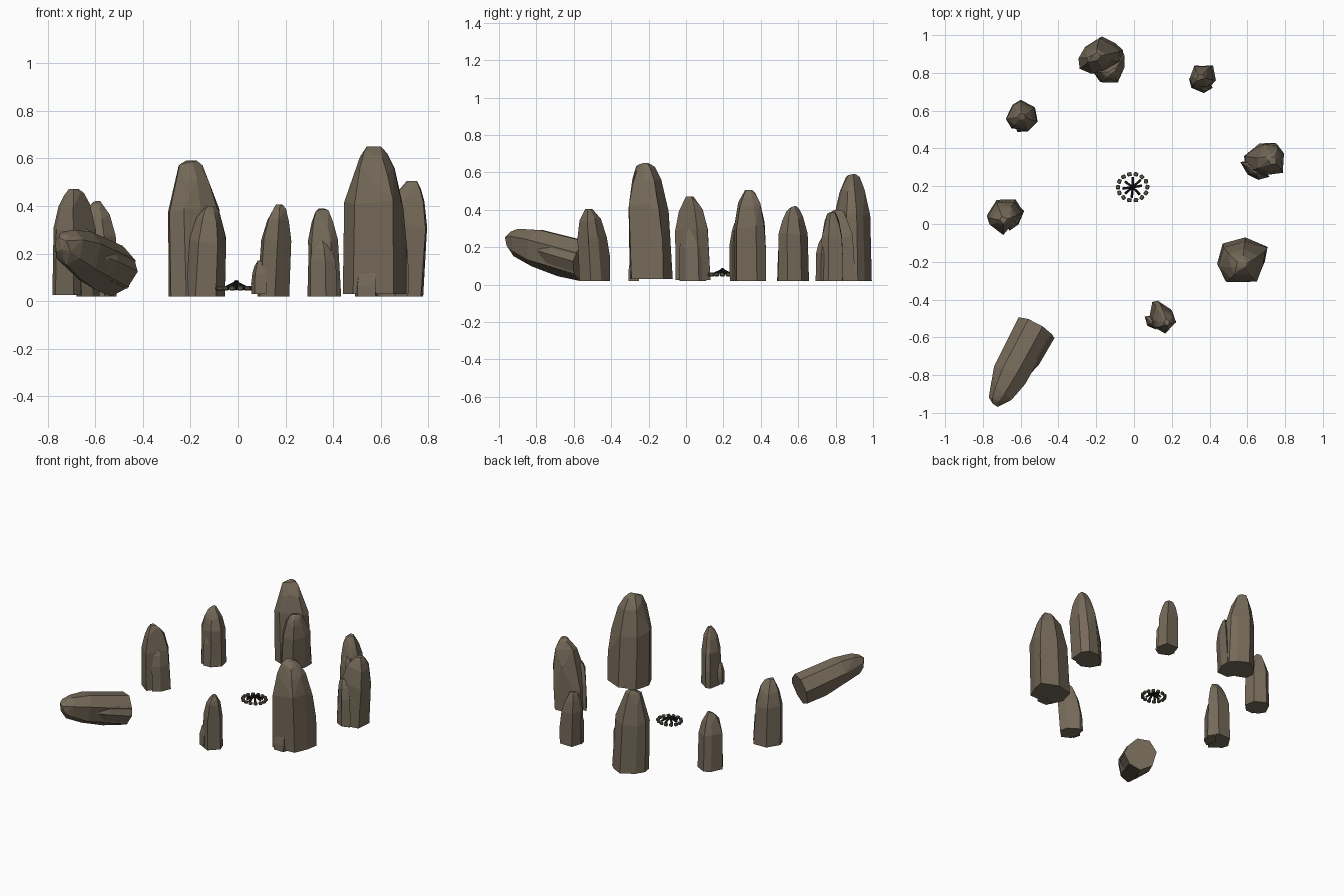
import bpy, bmesh, math, random
from mathutils import Vector, Matrix

if "Cube" in bpy.data.objects:
    bpy.data.objects.remove(bpy.data.objects["Cube"])

random.seed(4)

def material(name, rgb):
    m = bpy.data.materials.new(name)
    m.diffuse_color = (*rgb, 1)
    m.use_nodes = True
    m.node_tree.nodes["Principled BSDF"].inputs["Base Color"].default_value = m.diffuse_color
    return m

STONE = material("weathered stone", (0.180, 0.144, 0.101))
PIT = material("hearth stone", (0.150, 0.120, 0.088))
CHAR = material("charred wood", (0.012, 0.013, 0.012))

# height fraction, width fraction
PROFILE = [(0, .97), (.3, 1.0), (.62, .91), (.84, .66), (.95, .42), (1, .22)]

def finish(bm, name, mat):
    bmesh.ops.recalc_face_normals(bm, faces=bm.faces)
    me = bpy.data.meshes.new(name)
    bm.to_mesh(me)
    bm.free()
    me.materials.append(mat)
    ob = bpy.data.objects.new(name, me)
    bpy.context.collection.objects.link(ob)
    return ob

def add_hull(bm, pts):
    """Chiselled convex block wrapped around a cloud of points."""
    tmp = bmesh.new()
    for p in pts:
        tmp.verts.new(p)
    r = bmesh.ops.convex_hull(tmp, input=tmp.verts)
    junk = {g for g in r["geom_interior"] + r["geom_unused"] if isinstance(g, bmesh.types.BMVert)}
    bmesh.ops.delete(tmp, geom=list(junk), context='VERTS')
    bmesh.ops.dissolve_limit(tmp, angle_limit=math.radians(7), verts=tmp.verts, edges=tmp.edges)
    me = bpy.data.meshes.new("tmp")
    tmp.to_mesh(me)
    tmp.free()
    bm.from_mesh(me)
    bpy.data.meshes.remove(me)

def block(bm, outline, apex, z0, z1, frame=None):
    """Tapering stone: plan outline narrowed upwards towards the apex."""
    o = [Vector(p) for p in outline]
    c = (Vector((min(p.x for p in o), min(p.y for p in o)))
         + Vector((max(p.x for p in o), max(p.y for p in o)))) / 2
    a = Vector(apex)
    pts = []
    for t, s in PROFILE:
        mid = c.lerp(a, t ** 1.6)
        for p in o:
            k = s * random.uniform(.95, 1.01)
            q = mid + (p - c) * k
            tt = t if t == 0 else min(1, t + random.uniform(-.04, .03))
            v = Vector((q.x, q.y, z0 + (z1 - z0) * tt))
            pts.append(frame @ v if frame else v)
    add_hull(bm, pts)

def stone(name, *parts):
    bm = bmesh.new()
    for p in parts:
        block(bm, *p)
    return finish(bm, name, STONE)

# Standing stones: each part is (outline, apex, base, top)
stone("north_stone",
      ([(-.17, 1.0), (-.09, .96), (-.05, .92), (-.06, .86), (-.14, .81), (-.22, .79),
        (-.285, .82), (-.295, .88), (-.26, .94)], (-.20, .885), .02, .59),
      ([(-.05, .91), (-.05, .84), (-.09, .75), (-.18, .75), (-.22, .81), (-.13, .88)],
       (-.115, .81), .02, .40))
stone("north_east_stone",
      ([(.295, .77), (.32, .84), (.42, .84), (.435, .76), (.40, .72), (.31, .72)],
       (.35, .78), .02, .39),
      ([(.29, .77), (.30, .72), (.37, .69), (.42, .72), (.39, .78)], (.35, .74), .02, .26))
stone("east_stone",
      ([(.58, .36), (.615, .39), (.665, .43), (.745, .43), (.78, .38), (.775, .265),
        (.66, .25), (.59, .28)], (.73, .335), .02, .505),
      ([(.56, .33), (.60, .26), (.66, .23), (.72, .25), (.66, .34)], (.64, .28), .02, .34))
stone("south_east_stone",
      ([(.435, -.21), (.465, -.10), (.59, -.065), (.71, -.12), (.70, -.20), (.66, -.30),
        (.48, -.305)], (.57, -.22), .03, .65),
      ([(.49, -.27), (.50, -.31), (.58, -.31), (.59, -.25)], (.545, -.27), .02, .17))
stone("south_stone",
      ([(.08, -.49), (.095, -.41), (.125, -.40), (.20, -.45), (.22, -.51), (.155, -.575),
        (.09, -.54)], (.175, -.52), .02, .405),
      ([(.055, -.49), (.07, -.54), (.12, -.56), (.12, -.48)], (.09, -.52), .03, .17))
stone("west_stone",
      ([(-.785, .045), (-.73, .135), (-.625, .135), (-.585, .07), (-.62, .02), (-.69, -.06),
        (-.77, .0)], (-.69, .02), .025, .47),
      ([(-.58, .07), (-.61, -.005), (-.66, -.04), (-.68, .04), (-.62, .11)],
       (-.64, .03), .02, .31))
stone("north_west_stone",
      ([(-.685, .555), (-.645, .635), (-.60, .66), (-.52, .62), (-.505, .54), (-.56, .49),
        (-.65, .505)], (-.595, .57), .02, .42),
      ([(-.56, .49), (-.62, .485), (-.64, .54), (-.57, .56), (-.51, .54)],
       (-.58, .53), .02, .27))

# Fallen stone: same block laid along its leaning axis
base, tip = Vector((-.52, -.55, .125)), Vector((-.745, -.965, .232))
axis = (tip - base).normalized()
side = axis.cross(Vector((0, 0, 1))).normalized()
up = side.cross(axis)
frame = Matrix((side, up, axis)).transposed().to_4x4()
frame.translation = base
bm = bmesh.new()
block(bm, [(-.105, .05), (-.03, .115), (.06, .11), (.11, .03), (.085, -.07), (.0, -.115),
           (-.08, -.07)], (0, .012), 0, (tip - base).length, frame)
block(bm, [(-.115, .0), (-.07, -.08), (-.02, -.06), (-.03, .05), (-.09, .06)],
      (-.06, 0), 0, .27, frame)
finish(bm, "fallen_stone", STONE)

# Campfire ring of small stones
FIRE = Vector((-.007, .195, .05))
bm = bmesh.new()
for i in range(14):
    a = math.tau * i / 14
    pos = FIRE + Vector((.078 * math.cos(a), .07 * math.sin(a), .004))
    m = (Matrix.Translation(pos) @ Matrix.Rotation(a + random.uniform(-.4, .4), 4, 'Z')
         @ Matrix.Diagonal((.021, .024, .019, 1)))
    g = bmesh.ops.create_cube(bm, size=1, matrix=m)
    bmesh.ops.bevel(bm, geom=list({e for v in g["verts"] for e in v.link_edges}),
                    offset=.004, segments=1, affect='EDGES')
finish(bm, "hearth_ring", PIT)

# Charred logs leaning together in the middle
bm = bmesh.new()
for i in range(8):
    a = math.tau * i / 8 + random.uniform(-.2, .2)
    d = Vector((math.cos(a), math.sin(a), 0))
    lo = FIRE + d * random.uniform(.046, .058) + Vector((0, 0, .002))
    hi = FIRE - d * .008 + Vector((0, 0, .033))
    rot = (hi - lo).to_track_quat('Z', 'Y').to_matrix().to_4x4()
    bmesh.ops.create_cone(bm, cap_ends=True, segments=6, radius1=.008, radius2=.006,
                          depth=(hi - lo).length, matrix=Matrix.Translation((lo + hi) / 2) @ rot)
finish(bm, "campfire_logs", CHAR)
